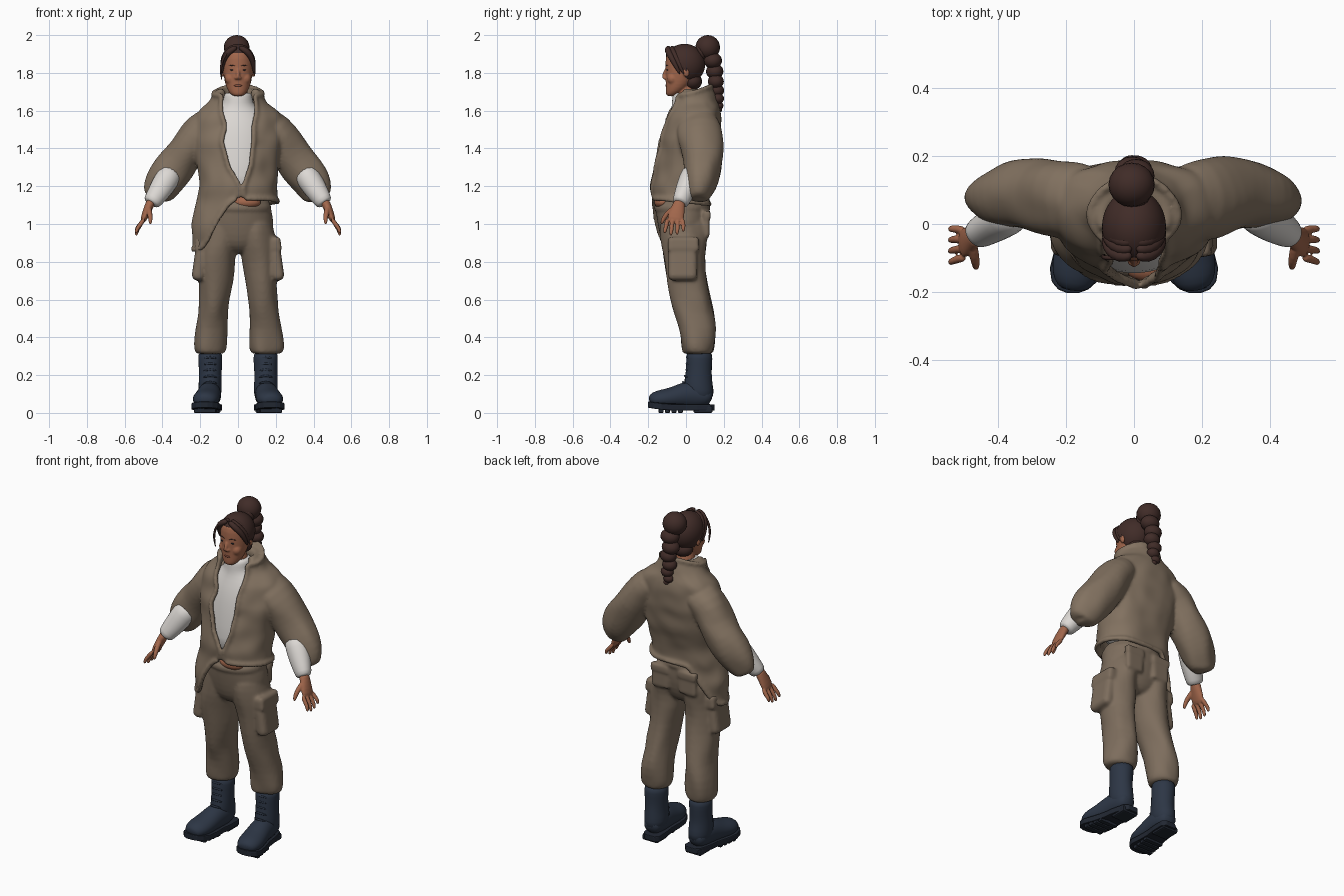
import bpy, bmesh, math
from mathutils import Vector, Matrix, noise

if "Cube" in bpy.data.objects:
    bpy.data.objects.remove(bpy.data.objects["Cube"])

def material(name, rgb):
    m = bpy.data.materials.new(name)
    m.diffuse_color = (*rgb, 1)
    m.use_nodes = True
    m.node_tree.nodes["Principled BSDF"].inputs["Base Color"].default_value = m.diffuse_color
    return m

JACKET = material("jacket brown", (.225, .168, .118))
PANTS = material("trouser brown", (.205, .153, .109))
WHITE = material("sweater white", (.72, .69, .66))
SKIN = material("skin", (.36, .135, .072))
LIP = material("lip", (.28, .09, .055))
HAIR = material("hair", (.052, .025, .021))
BOOT = material("boot navy", (.026, .037, .06))
SOLE = material("sole dark", (.015, .02, .031))

def finish(bm, name, mat, subsurf=0, solid=0, bevel=0):
    bmesh.ops.recalc_face_normals(bm, faces=bm.faces[:])
    me = bpy.data.meshes.new(name)
    bm.to_mesh(me)
    bm.free()
    me.materials.append(mat)
    ob = bpy.data.objects.new(name, me)
    bpy.context.collection.objects.link(ob)
    for p in me.polygons:
        p.use_smooth = not bevel
    if solid:
        m = ob.modifiers.new("thickness", 'SOLIDIFY')
        m.thickness, m.offset = solid, -1
    if bevel:
        m = ob.modifiers.new("bevel", 'BEVEL')
        m.width, m.segments = bevel, 2
    if subsurf:
        m = ob.modifiers.new("smooth", 'SUBSURF')
        m.levels = m.render_levels = subsurf
    return ob

def fuse(name, parts, mat, voxel, rounds):
    """Merge overlapping closed parts into one soft surface."""
    bpy.context.view_layer.update()
    dg = bpy.context.evaluated_depsgraph_get()
    bm = bmesh.new()
    for ob in parts:
        ev = ob.evaluated_get(dg)
        bm.from_mesh(ev.to_mesh())
        ev.to_mesh_clear()
    for ob in parts:
        bpy.data.objects.remove(ob)
    me = bpy.data.meshes.new(name)
    bm.to_mesh(me)
    bm.free()
    me.materials.append(mat)
    ob = bpy.data.objects.new(name, me)
    bpy.context.collection.objects.link(ob)
    m = ob.modifiers.new("blend", 'REMESH')
    m.mode, m.voxel_size, m.use_smooth_shade = 'VOXEL', voxel, True
    m = ob.modifiers.new("soften", 'SMOOTH')
    m.factor, m.iterations = .5, rounds

def tube(name, pts, mat, ref=(0, 1, 0), flat=False, segs=16, folds=0, sub=1):
    """Loft ellipses through points (x, y, z, r1, r2)."""
    bm, rings = bmesh.new(), []
    ref = Vector(ref)
    c = [Vector(p[:3]) for p in pts]
    for i, p in enumerate(pts):
        t = Vector((0, 0, 1)) if flat else (c[min(i + 1, len(c) - 1)] - c[max(i - 1, 0)]).normalized()
        a = t.cross(ref).normalized()
        b = a.cross(t)
        ring = []
        for k in range(segs):
            w = math.tau * k / segs
            d = a * math.cos(w) * p[3] + b * math.sin(w) * p[-1]
            q = c[i] + d
            ring.append(bm.verts.new(q + d.normalized() * noise.noise(q * 13) * folds))
        rings.append(ring)
    for r, s in zip(rings, rings[1:]):
        for k in range(segs):
            n = (k + 1) % segs
            bm.faces.new((r[k], r[n], s[n], s[k]))
    bm.faces.new(rings[0])
    bm.faces.new(rings[-1][::-1])
    return finish(bm, name, mat, sub)

def column(name, rows, mat, **kw):
    """Horizontal loft from rows (z, x, rx, cy, ry)."""
    return tube(name, [(x, cy, z, rx, ry) for z, x, rx, cy, ry in rows], mat, flat=True, **kw)

def ball(name, loc, scale, mat, tilt=0):
    bm = bmesh.new()
    bmesh.ops.create_uvsphere(bm, u_segments=20, v_segments=12, radius=1)
    bm.transform(Matrix.Translation(loc) @ Matrix.Rotation(tilt, 4, 'X') @ Matrix.Diagonal((*scale, 1)))
    return finish(bm, name, mat)

def box(name, loc, size, mat, bevel=.01, turn=0):
    bm = bmesh.new()
    bmesh.ops.create_cube(bm, size=1)
    bm.transform(Matrix.Translation(loc) @ Matrix.Rotation(turn, 4, 'Y') @ Matrix.Diagonal((*size, 1)))
    return finish(bm, name, mat, bevel=bevel)

def lookup(table, z):
    """Linear interpolation in a table sorted from high z to low z."""
    if z >= table[0][0]:
        return table[0][1:]
    for p, q in zip(table, table[1:]):
        if z >= q[0]:
            f = (p[0] - z) / (p[0] - q[0])
            return [m + (n - m) * f for m, n in zip(p[1:], q[1:])]
    return table[-1][1:]

# Jacket body: open-fronted shell with a hem that droops on one side
BODY = [(1.74, .115, .035, .088), (1.69, .134, .04, .106), (1.64, .152, .048, .122), (1.61, .2, .05, .132),
        (1.57, .235, .043, .142), (1.45, .24, .022, .162), (1.3, .213, .0, .161), (1.2, .205, -.025, .156),
        (1.13, .212, -.025, .15), (1.07, .235, -.022, .15), (1.0, .25, -.02, .152), (.85, .238, -.02, .13)]
GAP = [(1.74, -.07, .072), (1.65, -.09, .095), (1.59, -.088, .098), (1.52, -.068, .082), (1.44, -.086, .084),
       (1.3, -.05, .064), (1.2, .012, .03), (1.1, -.01, .03)]

def jacket_point(u, v):
    w = math.tau * u
    f = min(max((-.21 * math.sin(w) - .01 - (.05 if math.cos(w) < 0 else 0)) / .17, 0), 1)
    hem = 1.12 + .015 * math.cos(w) - .26 * f * f * (3 - 2 * f)
    z = 1.712 - .025 * math.cos(w)
    z += (hem - z) * v
    rx, cy, ry = lookup(BODY, z)
    l, r = (math.asin(max(-1, min(1, g / rx))) for g in lookup(GAP, z))
    w = r + u * (math.tau + l - r)
    n = Vector((math.sin(w), -math.cos(w), 0))
    e = .78 if n.y > 0 and 1.1 < z < 1.63 else 1
    p = Vector((rx * math.copysign(abs(n.x) ** e, n.x), cy + ry * math.copysign(abs(n.y) ** e, n.y), z))
    return p + n * noise.noise(p * 11) * .012

bm = bmesh.new()
NU, NV = 48, 28
grid = [[bm.verts.new(jacket_point(i / NU, j / NV)) for i in range(NU + 1)] for j in range(NV + 1)]
for r, s in zip(grid, grid[1:]):
    for i in range(NU):
        bm.faces.new((r[i], s[i], s[i + 1], r[i + 1]))
jacket = [finish(bm, "jacket_body", JACKET, subsurf=1, solid=.024)]
for u, side in ((0, "left"), (1, "right")):
    edge = [jacket_point(u, j / 20) for j in range(21)]
    jacket.append(tube("lapel_" + side, [(*p, .014, .014) for p in edge], JACKET, segs=8))
for name, v in (("hem_roll", 1), ("collar_roll", .01)):
    jacket.append(tube(name, [(*jacket_point(i / 40, v), .013, .015) for i in range(41)],
                       JACKET, ref=(0, 0, 1), segs=8))
# Thick collar lining closing up to the neck at the sides and back
arc = [math.radians(62 + 236 * i / 24) for i in range(25)]
jacket.append(tube("collar_lining", [(.095 * math.sin(w), .022 - .08 * math.cos(w), 1.685, .026, .035) for w in arc],
                   JACKET, ref=(0, 0, 1), segs=10))

# Sweater, waist and trouser top
column("sweater", [(1.15, 0, .17, -.025, .122), (1.25, 0, .18, -.02, .128), (1.4, 0, .19, -.002, .131),
                   (1.52, 0, .19, .014, .126), (1.59, 0, .14, .02, .105), (1.625, 0, .085, .01, .085),
                   (1.66, 0, .078, .002, .076), (1.69, 0, .073, -.002, .068), (1.696, 0, .06, .0, .055)], WHITE, segs=24)
ball("waist", (.045, -.125, 1.115), (.075, .043, .035), SKIN)
trousers = [
    column("hips", [(.84, 0, .06, -.01, .06), (.88, 0, .15, -.012, .105), (.94, 0, .19, -.013, .126),
                    (1.02, 0, .19, -.015, .138), (1.08, 0, .174, -.02, .142), (1.105, 0, .17, -.02, .139),
                    (1.15, 0, .165, -.015, .125)], PANTS, segs=24, folds=.008),
    column("waistband", [(1.065, 0, .172, -.02, .142), (1.07, 0, .181, -.02, .151),
                         (1.103, 0, .178, -.02, .15), (1.108, 0, .16, -.02, .13)], PANTS, segs=24)]
face = []

for s, side in ((1, "left"), (-1, "right")):
    def limb(name, pts, mat, **kw):
        return tube(f"{name}_{side}", [(s * p[0], *p[1:]) for p in pts], mat, **kw)
    # Arms
    jacket.append(limb("sleeve", [
        (.1, .06, 1.56, .06, .085), (.165, .068, 1.53, .09, .117), (.222, .074, 1.46, .102, .12),
        (.268, .084, 1.39, .1, .11), (.315, .09, 1.325, .108, .103), (.36, .086, 1.27, .112, .098),
        (.398, .075, 1.21, .1, .085), (.42, .07, 1.16, .082, .066), (.428, .07, 1.125, .058, .05),
        (.428, .07, 1.13, .04, .035)], JACKET, folds=.018, segs=20))
    limb("forearm", [(.34, .042, 1.29, .06, .055), (.375, .022, 1.24, .067, .06), (.415, -.002, 1.175, .061, .055),
                     (.45, -.026, 1.125, .049, .045), (.463, -.033, 1.105, .043, .04)], WHITE, folds=.005)
    hand = [limb("palm", [(.455, -.03, 1.13, .028, .031), (.475, -.042, 1.085, .024, .037),
                          (.49, -.052, 1.05, .021, .046), (.508, -.06, 1.005, .014, .046)], SKIN, segs=12)]
    for k in range(4):
        y, drop = -.098 + .026 * k, (.012, 0, .004, .02)[k]
        hand.append(limb(f"finger_{k}", [
            (.495, y, 1.03, .014), (.52, y - .006 + .004 * k, .993, .0125),
            (.536, y - .012 + .006 * k, .962 + drop, .0115), (.54, y - .016 + .007 * k, .936 + drop, .008)],
            SKIN, segs=8))
    hand.append(limb("thumb", [(.475, -.055, 1.09, .018), (.468, -.095, 1.06, .016), (.463, -.12, 1.03, .0135),
                               (.464, -.132, .995, .008)], SKIN, segs=8))
    fuse("hand_" + side, hand, SKIN, .004, 2)
    # Trouser legs with cargo and seat pockets
    trousers += [
        column("trouser_leg", [(z, s * x, rx, cy, ry) for z, x, rx, cy, ry in (
            (.31, .148, .066, .062, .066), (.32, .15, .085, .062, .08), (.355, .15, .091, .063, .09),
            (.45, .142, .084, .06, .101), (.53, .134, .08, .04, .106), (.6, .127, .08, .024, .107),
            (.7, .118, .09, .005, .104), (.8, .113, .099, -.005, .106), (.88, .107, .1, -.01, .118),
            (.96, .095, .1, -.012, .128), (1.05, .09, .085, -.015, .125))], PANTS, folds=.02, segs=20),
        box("cargo_pocket", (s * .204, -.018, .785), (.064, .155, .17), PANTS, .025, s * -.14),
        box("cargo_flap", (s * .195, -.014, .89), (.066, .165, .08), PANTS, .016, -s * .12),
        box("seat_pocket", (s * .09, .108, .985), (.11, .033, .11), PANTS),
        box("seat_flap", (s * .09, .111, 1.045), (.12, .038, .05), PANTS)]
    # Boots
    column("boot_shaft_" + side, [(z, s * .147, rx, cy, ry) for z, rx, cy, ry in (
        (.06, .058, .075, .07), (.12, .064, .065, .082), (.17, .061, .065, .073), (.23, .062, .068, .068),
        (.29, .067, .07, .07), (.33, .064, .07, .067))], BOOT, folds=.008)
    limb("boot_foot", [(.145, .138, .075, .035, .03), (.146, .11, .085, .055, .055), (.148, .05, .098, .062, .075),
                       (.154, -.01, .095, .064, .07), (.162, -.07, .08, .07, .056), (.17, -.125, .074, .074, .051),
                       (.176, -.17, .069, .062, .043), (.179, -.194, .06, .036, .026)], BOOT, ref=(0, 0, 1))
    outline = [(.152, .03), (.13, .052), (.06, .06), (0, .06), (-.07, .07), (-.13, .077),
               (-.17, .066), (-.192, .044), (-.202, .018)]
    bm = bmesh.new()
    ring = [(y, h) for y, h in outline] + [(y, -h) for y, h in reversed(outline)]
    toe = lambda y: .012 + max(0, -y - .1) * .15
    low, high = ([bm.verts.new((s * (.153 - .13 * y + h), y, toe(y) + dz)) for y, h in ring] for dz in (0, .033))
    bm.faces.new(low)
    bm.faces.new(high)
    for i in range(len(ring)):
        n = (i + 1) % len(ring)
        bm.faces.new((low[i], low[n], high[n], high[i]))
    finish(bm, "boot_sole_" + side, SOLE, bevel=.005)
    box("boot_heel_" + side, (s * .143, .09, .018), (.1, .1, .036), SOLE, .008)
    for k in range(4):
        box(f"tread_{k}_{side}", (s * (.16 + .005 * k), -.03 - .034 * k, .015), (.115, .026, .03), SOLE, .004)
    for k in range(5):
        z, y = .155 + .033 * k, (-.02, -.01, -.003, -.001, 0)[k]
        limb(f"lace_{k}", [(.108, y + .02, z, .006), (.147, y - .003, z + .012, .007),
                           (.186, y + .02, z, .006)], BOOT, ref=(0, 0, 1), segs=6)
    # Face details on each side
    face += [ball("ear", (s * .083, .0, 1.805), (.01, .017, .028), SKIN, .2),
             ball("cheek", (s * .04, -.07, 1.77), (.03, .03, .032), SKIN),
             ball("nostril", (s * .01, -.112, 1.773), (.009, .01, .008), SKIN)]
    ball("eye_" + side, (s * .031, -.0985, 1.815), (.012, .006, .004), SOLE)
    limb("eyebrow", [(.014, -.107, 1.836, .002), (.032, -.103, 1.841, .003), (.053, -.09, 1.836, .002)],
         HAIR, ref=(0, 0, 1), segs=6)
    # Hair swept from the parting to each temple
    for k in range(3):
        limb(f"fringe_{k}", [(.004, -.092 + .02 * k, 1.938, .014), (.042, -.1 + .022 * k, 1.92, .019),
                             (.072, -.078 + .025 * k, 1.885, .018), (.085, -.053 + .022 * k, 1.835, .013),
                             (.086, -.03 + .02 * k, 1.79, .005)], HAIR, segs=8)

fuse("jacket", jacket, JACKET, .009, 4)
fuse("trousers", trousers, PANTS, .009, 3)

# Head
face += [
    column("skull", [(1.675, 0, .022, -.08, .02), (1.69, 0, .044, -.068, .04), (1.72, 0, .062, -.047, .06),
                     (1.76, 0, .073, -.032, .077), (1.8, 0, .079, -.026, .084), (1.85, 0, .083, -.02, .09),
                     (1.9, 0, .08, -.016, .092), (1.935, 0, .055, -.015, .065)], SKIN, segs=20),
    column("neck", [(1.64, 0, .056, .005, .055), (1.75, 0, .055, .0, .055)], SKIN),
    tube("nose", [(0, -.1, 1.83, .008), (0, -.115, 1.795, .01), (0, -.12, 1.778, .012),
                  (0, -.108, 1.767, .01)], SKIN, ref=(1, 0, 0), segs=10)]
fuse("head", face, SKIN, .005, 4)
ball("lips", (0, -.1, 1.733), (.022, .01, .007), LIP)

# Hair cap, cut away around the face
bm = bmesh.new()
bmesh.ops.create_uvsphere(bm, u_segments=40, v_segments=28, radius=1)
bm.transform(Matrix.Translation((0, -.008, 1.847)) @ Matrix.Diagonal((.094, .11, .107, 1)))
cut = []
for f in bm.faces:
    p = f.calc_center_median()
    if p.z < 1.905 and (p.y < -.08 + (1.9 - p.z) * .62 or p.z < 1.742):
        cut.append(f)
bmesh.ops.delete(bm, geom=cut, context='FACES')
finish(bm, "hair_cap", HAIR, subsurf=1, solid=.012)
ball("nape_hair", (0, .035, 1.755), (.062, .05, .045), HAIR)
tube("loose_strand", [(-.05, -.1, 1.92, .008), (-.085, -.1, 1.87, .008), (-.094, -.095, 1.81, .007),
                      (-.084, -.09, 1.755, .003)], HAIR, segs=6)

# Bun and braid
ball("bun", (-.007, .115, 1.935), (.068, .065, .065), HAIR)
tube("bun_tie", [(0, .06, 1.9, .05), (0, .1, 1.92, .055)], HAIR, ref=(1, 0, 0))
for k, (y, z, r) in enumerate(((.142, 1.865, .054), (.152, 1.808, .051), (.158, 1.755, .047), (.164, 1.707, .042),
                               (.168, 1.664, .037), (.172, 1.627, .029), (.174, 1.603, .018))):
    ball(f"braid_{k}", (.006 * (-1) ** k, y, z), (r, r * .9, r * .8), HAIR)
